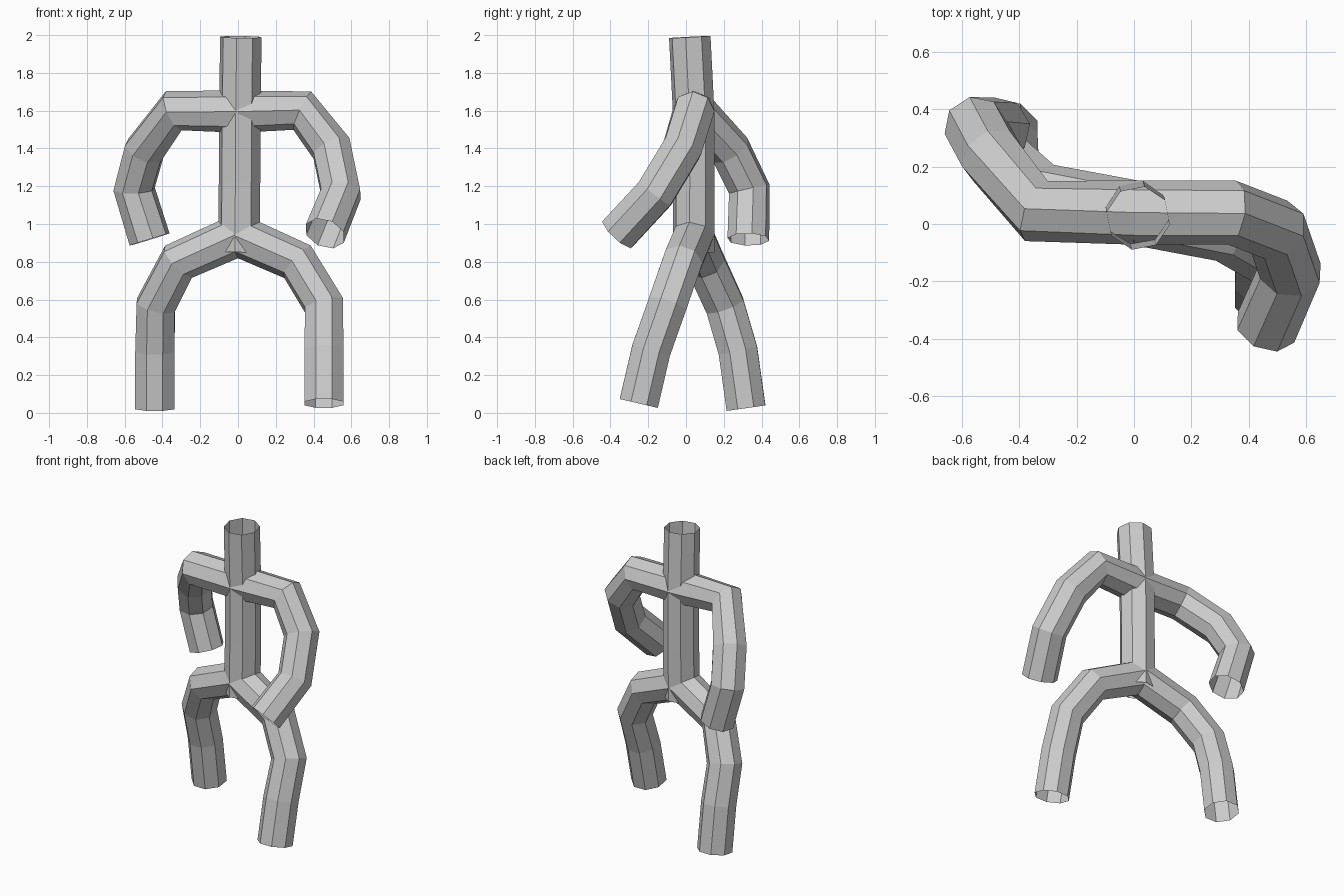
import bpy

if "Cube" in bpy.data.objects:
    bpy.data.objects.remove(bpy.data.objects["Cube"])

RADIUS = 0.112

# Centre-line of each body part; every part is an open eight-sided tube
PATHS = {
    "torso_and_neck": [(0.005, 0.04, 0.85), (0.008, 0.042, 1.22),
                       (0.01, 0.04, 1.60), (0.015, 0.02, 1.99)],
    "right_arm": [(0, 0.04, 1.595), (0.34, 0.04, 1.60), (0.495, -0.02, 1.40),
                  (0.545, -0.165, 1.16), (0.46, -0.36, 0.95)],
    "left_arm": [(0, 0.04, 1.595), (-0.34, 0.045, 1.60), (-0.495, 0.235, 1.39),
                 (-0.55, 0.335, 1.185), (-0.468, 0.33, 0.918)],
    "right_leg": [(0, 0.04, 0.94), (0.315, -0.02, 0.80), (0.455, -0.10, 0.57),
                  (0.455, -0.185, 0.33), (0.455, -0.25, 0.05)],
    "left_leg": [(0, 0.04, 0.94), (-0.315, 0.10, 0.80), (-0.435, 0.205, 0.57),
                 (-0.44, 0.275, 0.33), (-0.44, 0.318, 0.025)],
}


def tube(name, points):
    """Sweep an open octagonal tube along a polyline."""
    curve = bpy.data.curves.new(name, 'CURVE')
    curve.dimensions = '3D'
    curve.bevel_depth = RADIUS
    curve.bevel_resolution = 2
    curve.use_fill_caps = False
    spline = curve.splines.new('POLY')
    spline.use_smooth = False
    spline.points.add(len(points) - 1)
    for point, co in zip(spline.points, points):
        point.co = (*co, 1)
    obj = bpy.data.objects.new(name, curve)
    bpy.context.collection.objects.link(obj)
    return obj


# Build all tubes and turn them into flat-shaded meshes
parts = [tube(name, points) for name, points in PATHS.items()]
for obj in parts:
    obj.select_set(True)
bpy.context.view_layer.objects.active = parts[0]
bpy.ops.object.convert(target='MESH')
bpy.ops.object.shade_flat()
